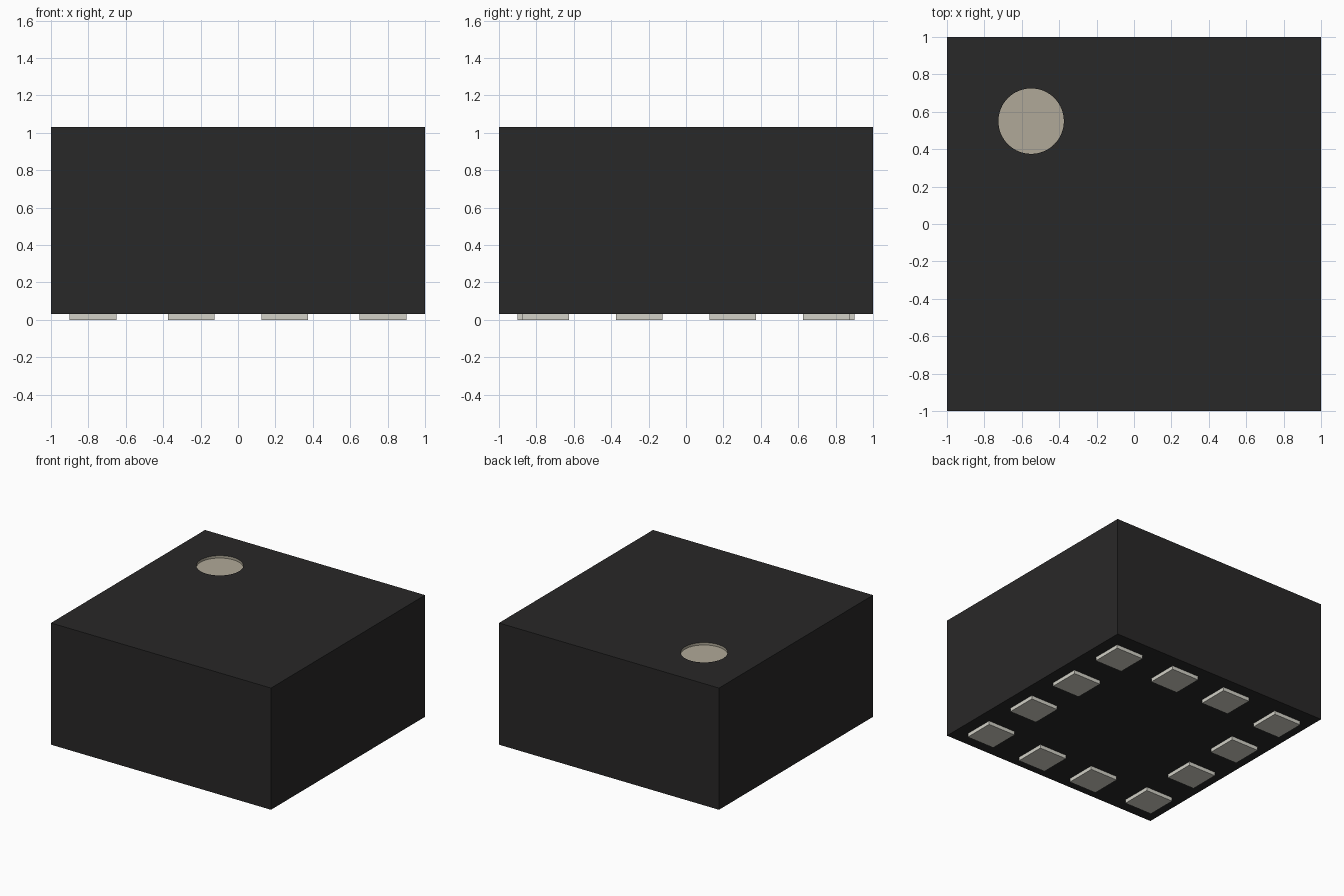
import bpy

if "Cube" in bpy.data.objects:
    bpy.data.objects.remove(bpy.data.objects["Cube"])

BODY_BOTTOM, BODY_TOP = 0.03, 1.03
PAD = 0.25


def material(name, rgb):
    mat = bpy.data.materials.new(name)
    mat.diffuse_color = (*rgb, 1.0)
    mat.use_nodes = True
    mat.node_tree.nodes["Principled BSDF"].inputs["Base Color"].default_value = mat.diffuse_color
    return mat


def box(name, center, size, mat):
    bpy.ops.mesh.primitive_cube_add(size=1, location=center)
    obj = bpy.context.object
    obj.name = name
    obj.scale = size
    bpy.ops.object.transform_apply(location=False, rotation=False, scale=True)
    obj.data.materials.append(mat)
    return obj


black = material("black_plastic", (0.022, 0.021, 0.021))
tan = material("tan_mark", (0.434, 0.397, 0.314))
metal = material("pad_metal", (0.645, 0.638, 0.571))

# Package body
body = box("package_body", (0, 0, (BODY_BOTTOM + BODY_TOP) / 2),
           (2, 2, BODY_TOP - BODY_BOTTOM), black)

# Shallow round corner mark, recessed into the top; the cutter gives it its colour
bpy.ops.mesh.primitive_cylinder_add(vertices=64, radius=0.175, depth=0.04,
                                    location=(-0.55, 0.55, BODY_TOP))
cutter = bpy.context.object
cutter.name = "mark_cutter"
cutter.hide_render = True
cutter.data.materials.append(tan)
cut = body.modifiers.new("mark_recess", 'BOOLEAN')
cut.operation = 'DIFFERENCE'
cut.solver = 'EXACT'
cut.material_mode = 'TRANSFER'
cut.object = cutter

bpy.ops.object.select_all(action='DESELECT')
body.select_set(True)
bpy.context.view_layer.objects.active = body
bpy.ops.object.modifier_apply(modifier=cut.name)
bpy.data.objects.remove(cutter, do_unlink=True)
bpy.ops.object.shade_smooth_by_angle()

# Contact pads: four along each side, two along front and back
spots = [("side_pad", s * 0.775, y) for s in (-1, 1) for y in (-0.75, -0.25, 0.25, 0.75)]
spots += [("end_pad", x, s * 0.775) for s in (-1, 1) for x in (-0.25, 0.25)]
for name, x, y in spots:
    box(name, (x, y, BODY_BOTTOM / 2), (PAD, PAD, BODY_BOTTOM), metal)
